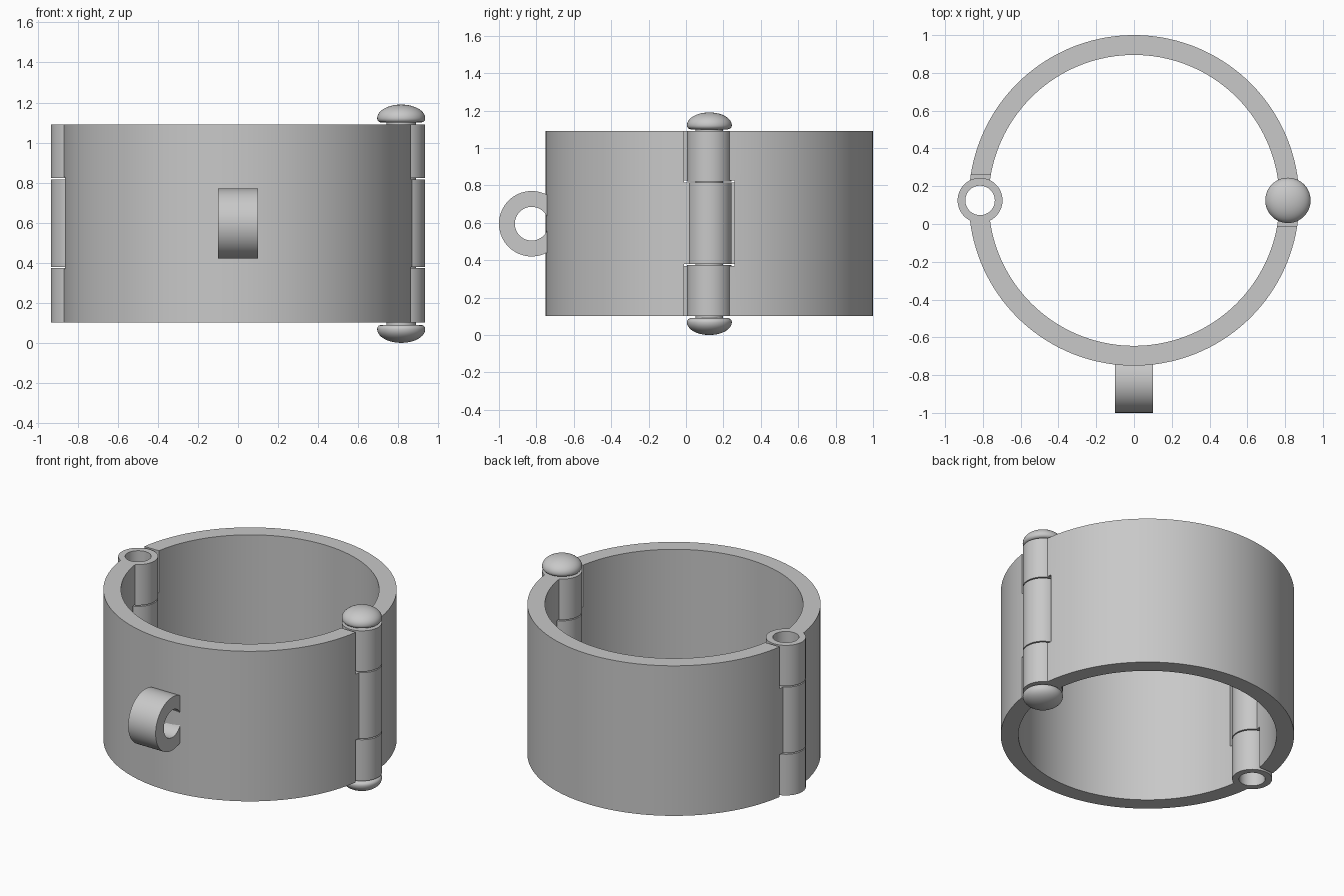
import bpy, bmesh, math
from mathutils import Matrix

if "Cube" in bpy.data.objects:
    bpy.data.objects.remove(bpy.data.objects["Cube"])

CY = 0.125                      # y of the band centre and both hinges
HX = 0.815                      # x of the hinge axes
R_OUT, R_IN = 0.875, 0.77       # band radii
Z0, Z1 = 0.102, 1.09            # band bottom and top

steel = bpy.data.materials.new("grey_steel")
steel.diffuse_color = (0.58, 0.58, 0.58, 1)
steel.use_nodes = True
steel.node_tree.nodes["Principled BSDF"].inputs["Base Color"].default_value = steel.diffuse_color


def finish(name, bm, matrix=Matrix()):
    bmesh.ops.remove_doubles(bm, verts=bm.verts, dist=1e-5)
    bmesh.ops.recalc_face_normals(bm, faces=bm.faces)
    mesh = bpy.data.meshes.new(name)
    bm.to_mesh(mesh)
    bm.free()
    mesh.materials.append(steel)
    ob = bpy.data.objects.new(name, mesh)
    ob.matrix_world = matrix
    bpy.context.collection.objects.link(ob)
    bpy.ops.object.select_all(action='DESELECT')
    ob.select_set(True)
    bpy.context.view_layer.objects.active = ob
    bpy.ops.object.shade_smooth_by_angle(angle=math.radians(35))
    return ob


def lathe(name, profile, matrix, closed=False, steps=64):
    """Spin an (r, z) profile around the local z axis."""
    bm = bmesh.new()
    vs = [bm.verts.new((r, 0, z)) for r, z in profile]
    pairs = list(zip(vs, vs[1:])) + ([(vs[-1], vs[0])] if closed else [])
    edges = [bm.edges.new(p) for p in pairs]
    bmesh.ops.spin(bm, geom=vs + edges, cent=(0, 0, 0), axis=(0, 0, 1),
                   angle=math.tau, steps=steps, use_duplicate=False)
    return finish(name, bm, matrix)


def tube(name, r_out, r_in, a, b, matrix):
    return lathe(name, [(r_out, a), (r_out, b), (r_in, b), (r_in, a)], matrix, True)


def half_band(name, matrix):
    """Front half ring: a middle tab on the right, two outer tabs on the left."""
    tab, notch, n = 0.095, 0.135, 64     # distances of the ends from the hinge line
    zs = [Z0, 0.368, 0.38, 0.815, 0.827, Z1]

    def ends(y):
        return [(math.sqrt(r * r - y * y), -y) for r in (R_OUT, R_IN)]

    right = [ends(tab), ends(notch)]
    a = math.asin(notch / 0.82)
    mid = [[(r * math.cos(t), -r * math.sin(t)) for r in (R_OUT, R_IN)]
           for t in (a + (math.pi - 2 * a) * i / n for i in range(1, n))]
    left = [[(-x, y) for x, y in c] for c in reversed(right)]
    cols = right + mid + left
    last = len(cols) - 2

    def solid(c, k):
        if not (0 <= c <= last and 0 <= k <= 4):
            return False
        if c == 0:
            return k == 2
        if c == last:
            return k in (0, 4)
        return True

    bm = bmesh.new()

    def quad(*pts):
        bm.faces.new([bm.verts.new((*cols[c][s], zs[k])) for c, s, k in pts])

    for c in range(last + 1):
        for k in range(5):
            if not solid(c, k):
                continue
            for s in (0, 1):             # outer and inner walls
                quad((c, s, k), (c + 1, s, k), (c + 1, s, k + 1), (c, s, k + 1))
            for dk, e in ((-1, k), (1, k + 1)):    # rims and notch floors
                if not solid(c, k + dk):
                    quad((c, 0, e), (c + 1, 0, e), (c + 1, 1, e), (c, 1, e))
            for dc, e in ((-1, c), (1, c + 1)):    # end faces
                if not solid(c + dc, k):
                    quad((e, 0, k), (e, 1, k), (e, 1, k + 1), (e, 0, k + 1))
    return finish(name, bm, matrix)


# Two band halves, identical after half a turn
centre = Matrix.Translation((0, CY, 0))
half_band("front_band", centre)
half_band("back_band", centre @ Matrix.Rotation(math.pi, 4, 'Z'))

# Three hollow knuckles on each side
for side, x in (("left", -HX), ("right", HX)):
    for part, a, b in (("lower", Z0, 0.373), ("middle", 0.38, 0.815), ("upper", 0.822, Z1)):
        tube(f"{side}_{part}_knuckle", 0.119, 0.078, a, b, Matrix.Translation((x, CY, 0)))

# Hinge pin with a rounded cap at each end (half profile mirrored about mid height)
cap = [(0.0735, 1.10), (0.10, 1.10), (0.112, 1.104), (0.119, 1.113), (0.12, 1.122)]
cap += [(0.12 * math.cos(t), 1.122 + 0.068 * math.sin(t))
        for t in (math.pi / 2 * i / 10 for i in range(1, 10))] + [(0, 1.19)]
pin = [(r, 1.19 - z) for r, z in reversed(cap)] + cap
lathe("hinge_pin", pin, Matrix.Translation((HX, CY, 0)))

# Ring loop on the front, sunk into the band
tube("front_loop", 0.175, 0.09, -0.1, 0.1,
     Matrix.Translation((0, -0.825, 0.595)) @ Matrix.Rotation(math.pi / 2, 4, 'Y'))
